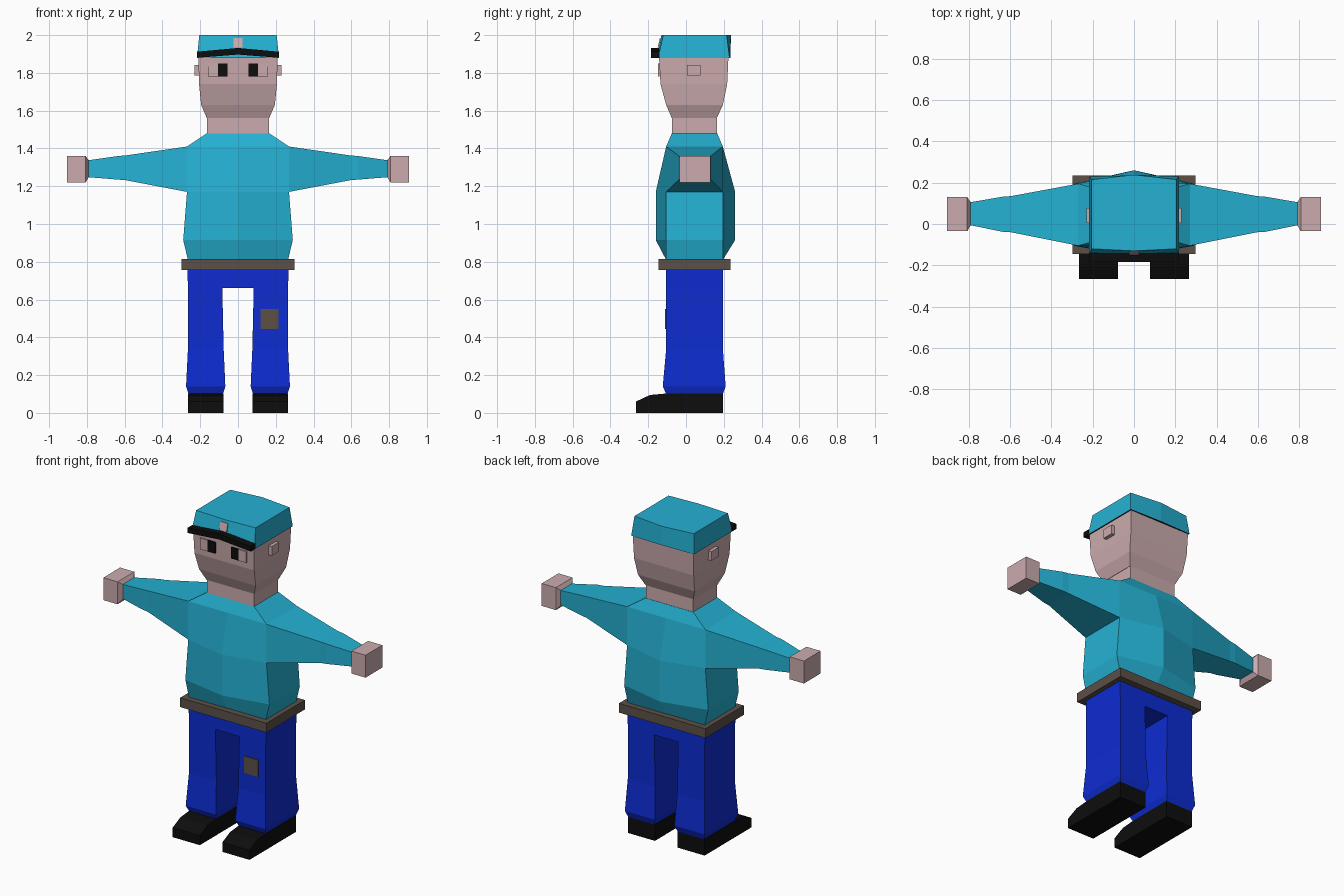
import bpy
import bmesh

cube = bpy.data.objects.get("Cube")
if cube:
    bpy.data.objects.remove(cube, do_unlink=True)


def material(name, rgb):
    m = bpy.data.materials.new(name)
    m.use_nodes = True
    m.diffuse_color = (*rgb, 1)
    m.node_tree.nodes["Principled BSDF"].inputs["Base Color"].default_value = (*rgb, 1)
    return m


SHIRT = material("cyan_cloth", (0.018, 0.44, 0.65))
DENIM = material("blue_denim", (0.004, 0.025, 0.64))
SKIN = material("skin", (0.60, 0.41, 0.42))
LEATHER = material("brown_leather", (0.107, 0.08, 0.062))
BLACK = material("black", (0.004, 0.004, 0.004))


def loft(name, rings, *mats):
    """Skin matching rings of points and close both ends."""
    bm = bmesh.new()
    loops = [[bm.verts.new(p) for p in ring] for ring in rings]
    n = len(loops[0])
    for a, b in zip(loops, loops[1:]):
        for i in range(n):
            j = (i + 1) % n
            bm.faces.new((a[i], a[j], b[j], b[i]))
    bm.faces.new(loops[0])
    bm.faces.new(loops[-1])
    bmesh.ops.recalc_face_normals(bm, faces=bm.faces)
    mesh = bpy.data.meshes.new(name)
    bm.to_mesh(mesh)
    bm.free()
    for m in mats:
        mesh.materials.append(m)
    ob = bpy.data.objects.new(name, mesh)
    bpy.context.collection.objects.link(ob)
    return ob


def flat_ring(z, x0, x1, y0, y1):
    return [(x0, y0, z), (x1, y0, z), (x1, y1, z), (x0, y1, z)]


def bulged_ring(z, w, y0, y1, front, back):
    """Rectangle whose front and back have a middle point."""
    return [(-w, y0, z), (0, front, z), (w, y0, z),
            (w, y1, z), (0, back, z), (-w, y1, z)]


def side_ring(x, y0, y1, z0, z1):
    return [(x, y0, z0), (x, y1, z0), (x, y1, z1), (x, y0, z1)]


def box(name, x0, x1, y0, y1, z0, z1, mat):
    return loft(name, [flat_ring(z, x0, x1, y0, y1) for z in (z0, z1)], mat)


# Shirt body with a ridge down the chest and back
F, B = -0.105, 0.195
loft("shirt_body", [
    bulged_ring(0.81, 0.265, F, B, F, B),
    bulged_ring(0.915, 0.29, F, B, -0.16, 0.26),
    bulged_ring(1.17, 0.27, F, B, -0.16, 0.26),
    bulged_ring(1.41, 0.27, F, B, F, B),
    bulged_ring(1.48, 0.165, -0.075, 0.165, -0.075, 0.165)], SHIRT)

# Neck and head
loft("neck", [flat_ring(z, -0.163, 0.163, -0.075, 0.163) for z in (1.47, 1.56)], SKIN)
loft("head", [
    flat_ring(1.56, -0.165, 0.165, -0.075, 0.163),
    flat_ring(1.63, -0.195, 0.195, F, B),
    flat_ring(1.74, -0.206, 0.206, -0.135, 0.218),
    flat_ring(1.89, -0.21, 0.21, -0.143, 0.225)], SKIN)

# Cap with a dark underside, arched peak and badge
cap = loft("cap", [
    bulged_ring(1.88, 0.217, -0.148, 0.23, -0.155, 0.235),
    bulged_ring(2.0, 0.205, -0.12, 0.215, -0.13, 0.238)], SHIRT, BLACK)
for face in cap.data.polygons:
    if face.normal.z < -0.9:
        face.material_index = 1
loft("cap_peak", [
    side_ring(-0.218, -0.185, -0.14, 1.88, 1.912),
    side_ring(0, -0.185, -0.14, 1.897, 1.932),
    side_ring(0.218, -0.185, -0.14, 1.88, 1.912)], BLACK)
loft("cap_badge", [
    flat_ring(1.935, -0.025, 0.025, -0.15, -0.13),
    flat_ring(1.985, -0.025, 0.025, -0.138, -0.12)], SKIN)

# Belt and trouser seat
box("belt", -0.298, 0.298, -0.145, 0.235, 0.757, 0.815, LEATHER)
loft("trouser_seat", [flat_ring(0.66, -0.265, 0.265, F, B),
                      flat_ring(0.77, -0.268, 0.268, F, B)], DENIM)

# Paired parts
for side, s in (("left", 1), ("right", -1)):
    loft(side + "_sleeve", [
        side_ring(s * 0.27, F, B, 1.17, 1.41),
        side_ring(s * 0.595, -0.04, 0.135, 1.232, 1.363),
        side_ring(s * 0.635, -0.038, 0.132, 1.235, 1.36),
        side_ring(s * 0.795, -0.005, 0.105, 1.248, 1.337)], SHIRT)
    loft(side + "_hand", [
        side_ring(s * 0.79, -0.005, 0.105, 1.248, 1.337),
        side_ring(s * 0.807, -0.035, 0.13, 1.22, 1.36),
        side_ring(s * 0.905, -0.035, 0.13, 1.22, 1.36)], SKIN)
    loft(side + "_trouser_leg", [
        flat_ring(0.10, s * 0.08, s * 0.262, F, B),
        flat_ring(0.14, s * 0.067, s * 0.275, -0.123, 0.21),
        flat_ring(0.34, s * 0.076, s * 0.265, F, B),
        flat_ring(0.66, s * 0.083, s * 0.265, F, B)], DENIM)
    profile = [(B, 0), (-0.265, 0), (-0.265, 0.06), (-0.19, 0.095), (-0.1, 0.103), (B, 0.103)]
    loft(side + "_shoe", [[(s * x, y, z) for y, z in profile]
                          for x in (0.078, 0.265)], BLACK)
    box(side + "_ear", s * 0.2, s * 0.23, 0.005, 0.077, 1.785, 1.842, SKIN)
    box(side + "_eye", s * 0.055, s * 0.106, -0.148, -0.139, 1.78, 1.85, BLACK)
    box(side + "_eye_corner", s * 0.106, s * 0.16, -0.148, -0.139, 1.78, 1.85, SKIN)

# Patch on the trousers
box("knee_patch", 0.12, 0.215, -0.111, -0.103, 0.445, 0.55, LEATHER)
